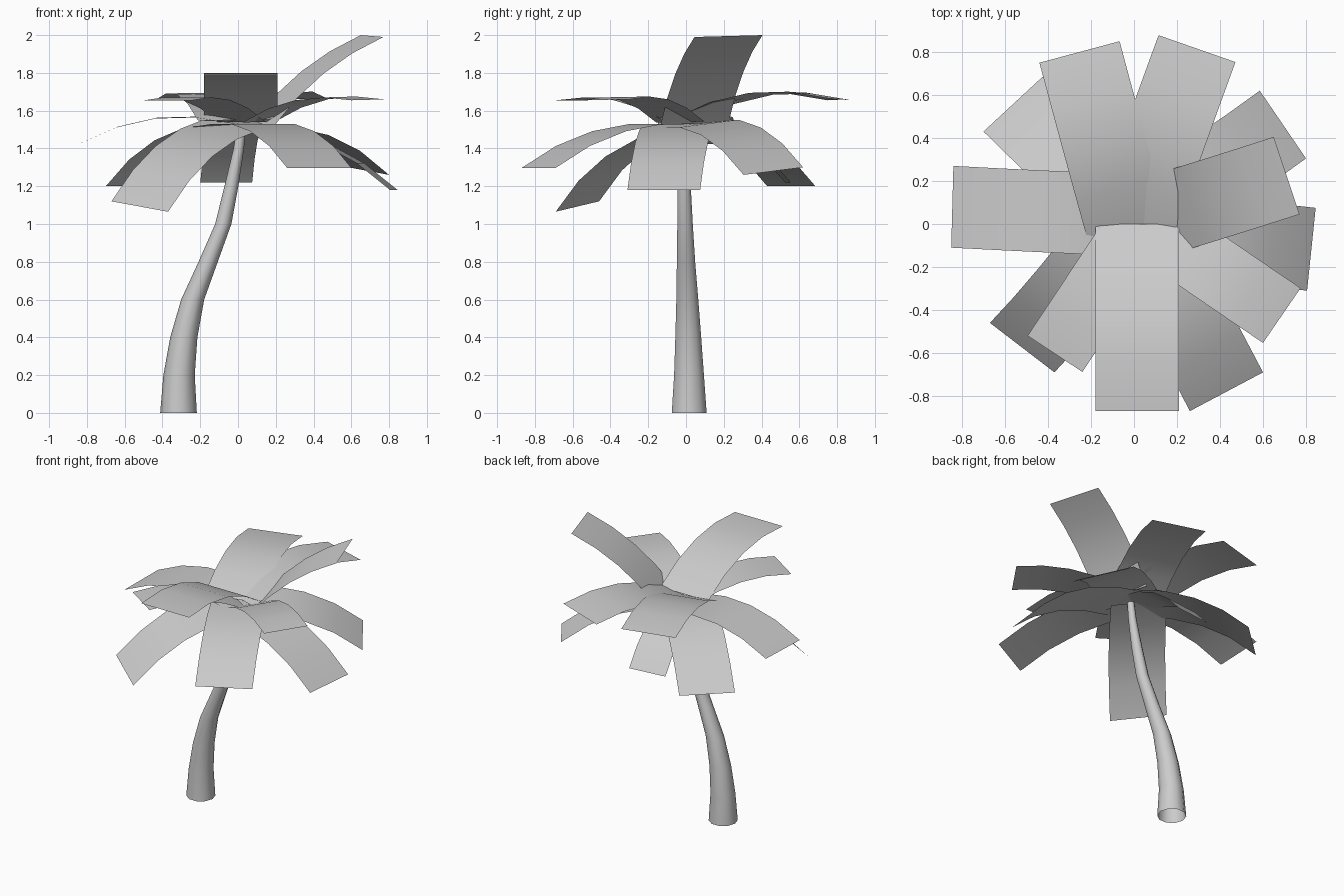
import bpy, bmesh, math
from mathutils import Vector


def make_object(name, bm):
    for f in bm.faces:
        f.smooth = True
    mesh = bpy.data.meshes.new(name)
    bm.to_mesh(mesh)
    bm.free()
    obj = bpy.data.objects.new(name, mesh)
    bpy.context.collection.objects.link(obj)
    return obj


def skin(bm, rows, closed=False):
    """Join successive rows of vertices with quads."""
    for lo, hi in zip(rows, rows[1:]):
        n = len(lo)
        for i in range(n if closed else n - 1):
            j = (i + 1) % n
            bm.faces.new((lo[i], lo[j], hi[j], hi[i]))


# Trunk: open tapered tube leaning in x (centre x, centre y, z, radius)
TRUNK = [(-0.315, 0.017, 0.0, 0.097), (-0.312, 0.016, 0.2, 0.083),
         (-0.287, 0.012, 0.4, 0.072), (-0.24, 0.007, 0.6, 0.061),
         (-0.158, 0.0, 0.8, 0.051), (-0.078, -0.005, 1.0, 0.043),
         (-0.035, -0.01, 1.2, 0.037), (0.004, -0.01, 1.4, 0.028),
         (0.02, -0.01, 1.53, 0.024)]
SIDES = 10
bm = bmesh.new()
rings = []
for x, y, z, r in TRUNK:
    angles = [2 * math.pi * i / SIDES for i in range(SIDES)]
    rings.append([bm.verts.new((x + r * math.cos(t), y + r * math.sin(t), z))
                  for t in angles])
skin(bm, rings, closed=True)
make_object("trunk", bm)


# Fronds: thin arched strips running from the crown to a tip edge
def frond(name, left, right, base, bulge=0.09, steps=4):
    left, right, base = Vector(left), Vector(right), Vector(base)
    tip = (left + right) / 2
    half = (left - right) / 2
    normal = (tip - base).cross(half).normalized()
    bm = bmesh.new()
    rows = []
    for i in range(steps + 1):
        t = i / steps
        p = base.lerp(tip, t) + normal * bulge * 4 * t * (1 - t)
        rows.append([bm.verts.new(p - half), bm.verts.new(p + half)])
    skin(bm, rows)
    make_object(name, bm)


# tip left corner, tip right corner (looking outward), base centre, arch height
FRONDS = [
    # raised fronds
    ((0.65, 0.405, 2.0), (0.77, 0.045, 1.99), (0.135, 0.045, 1.53), 0.05),
    ((0.21, -0.87, 1.79), (-0.18, -0.87, 1.79), (0.015, 0.0, 1.57), 0.09),
    # level fronds
    ((-0.44, 0.75, 1.655), (-0.067, 0.85, 1.66), (-0.025, -0.04, 1.55), 0.085),
    ((0.114, 0.878, 1.655), (0.472, 0.753, 1.665), (0.0, -0.005, 1.55), 0.085),
    ((0.775, -0.298, 1.66), (0.6, -0.553, 1.655), (0.11, -0.03, 1.54), 0.06),
    ((-0.24, -0.688, 1.655), (-0.495, -0.52, 1.655), (0.02, -0.02, 1.54), 0.06),
    # drooping fronds
    ((-0.85, -0.11, 1.42), (-0.84, 0.27, 1.425), (0.0, 0.04, 1.53), 0.085),
    ((0.585, 0.62, 1.3), (0.8, 0.305, 1.26), (0.0, 0.0, 1.53), 0.09),
    ((0.845, 0.075, 1.18), (0.805, -0.31, 1.18), (0.02, -0.03, 1.53), 0.08),
    ((0.6, -0.69, 1.297), (0.26, -0.87, 1.297), (0.02, 0.0, 1.53), 0.08),
    ((-0.37, -0.69, 1.065), (-0.67, -0.46, 1.12), (-0.02, 0.03, 1.53), 0.085),
    ((-0.7, 0.43, 1.2), (-0.425, 0.685, 1.2), (0.0, 0.0, 1.53), 0.085),
    ((-0.2, 0.525, 1.22), (0.075, 0.555, 1.22), (0.0, 0.0, 1.53), 0.07),
]
for i, (left, right, base, bulge) in enumerate(FRONDS, 1):
    frond(f"frond_{i:02d}", left, right, base, bulge)
